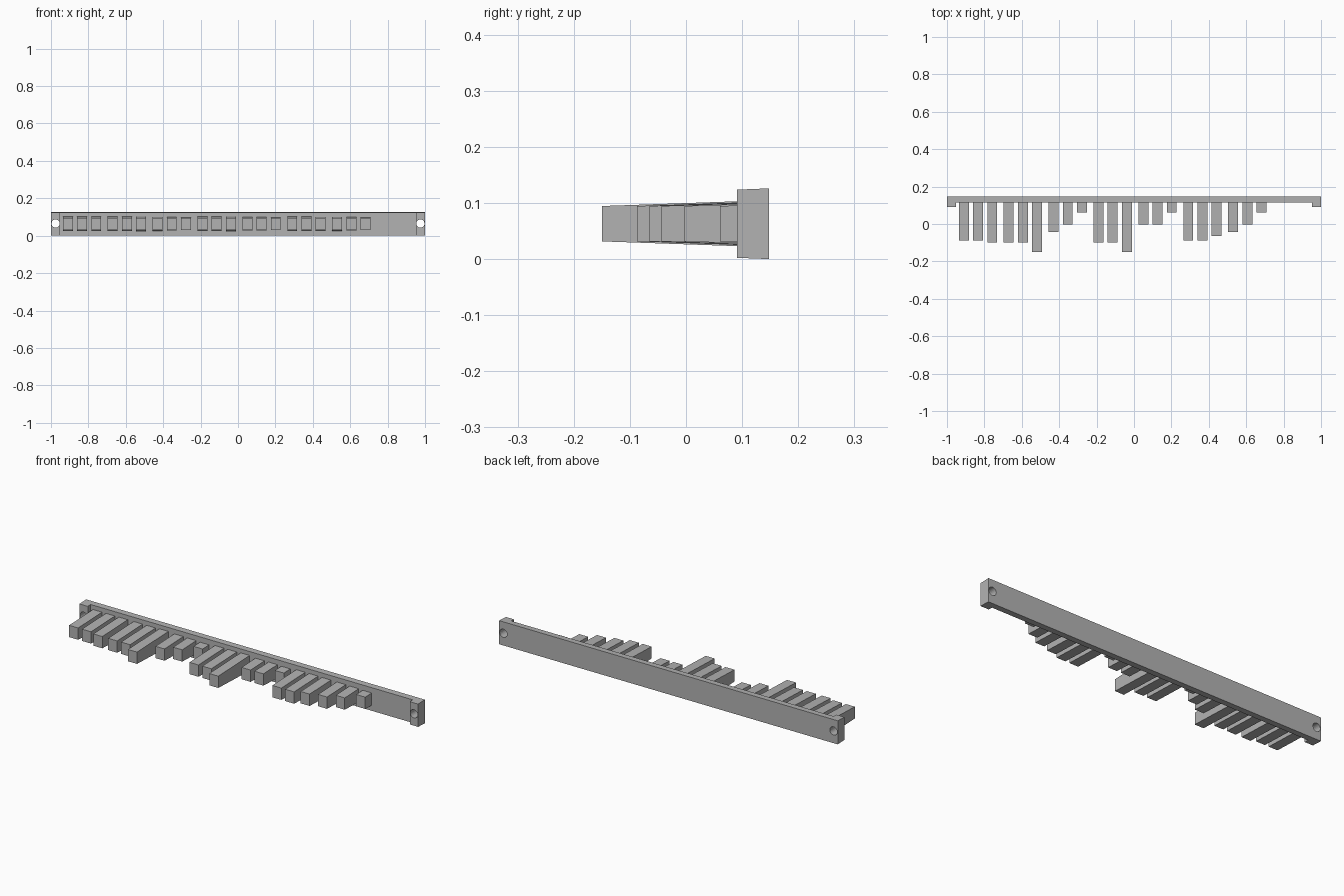
import bpy, bmesh, math
from mathutils import Matrix

if "Cube" in bpy.data.objects:
    bpy.data.objects.remove(bpy.data.objects["Cube"])

GREY = (0.45, 0.45, 0.45, 1)
grey = bpy.data.materials.new("plain grey")
grey.use_nodes = True
grey.diffuse_color = GREY
grey.node_tree.nodes["Principled BSDF"].inputs["Base Color"].default_value = GREY

MID_Z = 0.063
BACK, PLATE_FRONT, TAB_FRONT = 0.148, 0.115, 0.091
TAB_X = 0.951


def make_object(name, bm):
    bmesh.ops.recalc_face_normals(bm, faces=bm.faces)
    mesh = bpy.data.meshes.new(name)
    bm.to_mesh(mesh)
    bm.free()
    mesh.materials.append(grey)
    obj = bpy.data.objects.new(name, mesh)
    bpy.context.collection.objects.link(obj)
    return obj


def drafted_prism(name, outline, half_height):
    """Extrude a plan outline in z, with a half height that depends on y."""
    bm = bmesh.new()
    base = bm.faces.new([bm.verts.new((x, y, 0)) for x, y in outline])
    top = bmesh.ops.extrude_face_region(bm, geom=[base])["geom"]
    top_verts = {v for v in top if isinstance(v, bmesh.types.BMVert)}
    for v in bm.verts:
        side = 1 if v in top_verts else -1
        v.co.z = MID_Z + side * half_height(v.co.y)
    return make_object(name, bm)


# Long back plate with a thicker tab at each end
right = [(1, BACK), (1, TAB_FRONT), (TAB_X, TAB_FRONT), (TAB_X, PLATE_FRONT)]
plate = drafted_prism("back_plate", right + [(-x, y) for x, y in reversed(right)],
                      lambda y: 0.063 - 0.04 * (BACK - y))

# Screw holes through both tabs
bm = bmesh.new()
for x in (-0.975, 0.975):
    place = Matrix.Translation((x, 0.12, 0.065)) @ Matrix.Rotation(math.pi / 2, 4, "X")
    bmesh.ops.create_cone(bm, cap_ends=True, segments=24, radius1=0.022,
                          radius2=0.022, depth=0.2, matrix=place)
cutter = make_object("hole_cutter", bm)
cutter.hide_render = True
cut = plate.modifiers.new("screw_holes", "BOOLEAN")
cut.operation = "DIFFERENCE"
cut.solver = "EXACT"
cut.object = cutter
bpy.context.view_layer.objects.active = plate
bpy.ops.object.modifier_apply(modifier=cut.name)
bpy.data.objects.remove(cutter)

# Teeth in groups of three; each letter picks how far a tooth reaches forward
REACH = {"a": 0.061, "b": -0.003, "c": -0.044, "d": -0.065,
         "e": -0.087, "f": -0.10, "g": -0.15}
GROUPS = ["eef", "ffg", "cba", "ffg", "bba", "eed", "cba"]
HALF_W = 0.0265
for g, group in enumerate(GROUPS):
    for i, letter in enumerate(group):
        x = -0.91 + 0.24 * g + 0.076 * i
        tip = REACH[letter]
        outline = [(x - HALF_W, tip), (x + HALF_W, tip),
                   (x + HALF_W, PLATE_FRONT), (x - HALF_W, PLATE_FRONT)]
        drafted_prism(f"tooth_{g + 1}_{i + 1}", outline,
                      lambda y: 0.0315 + 0.035 * (y - tip))
